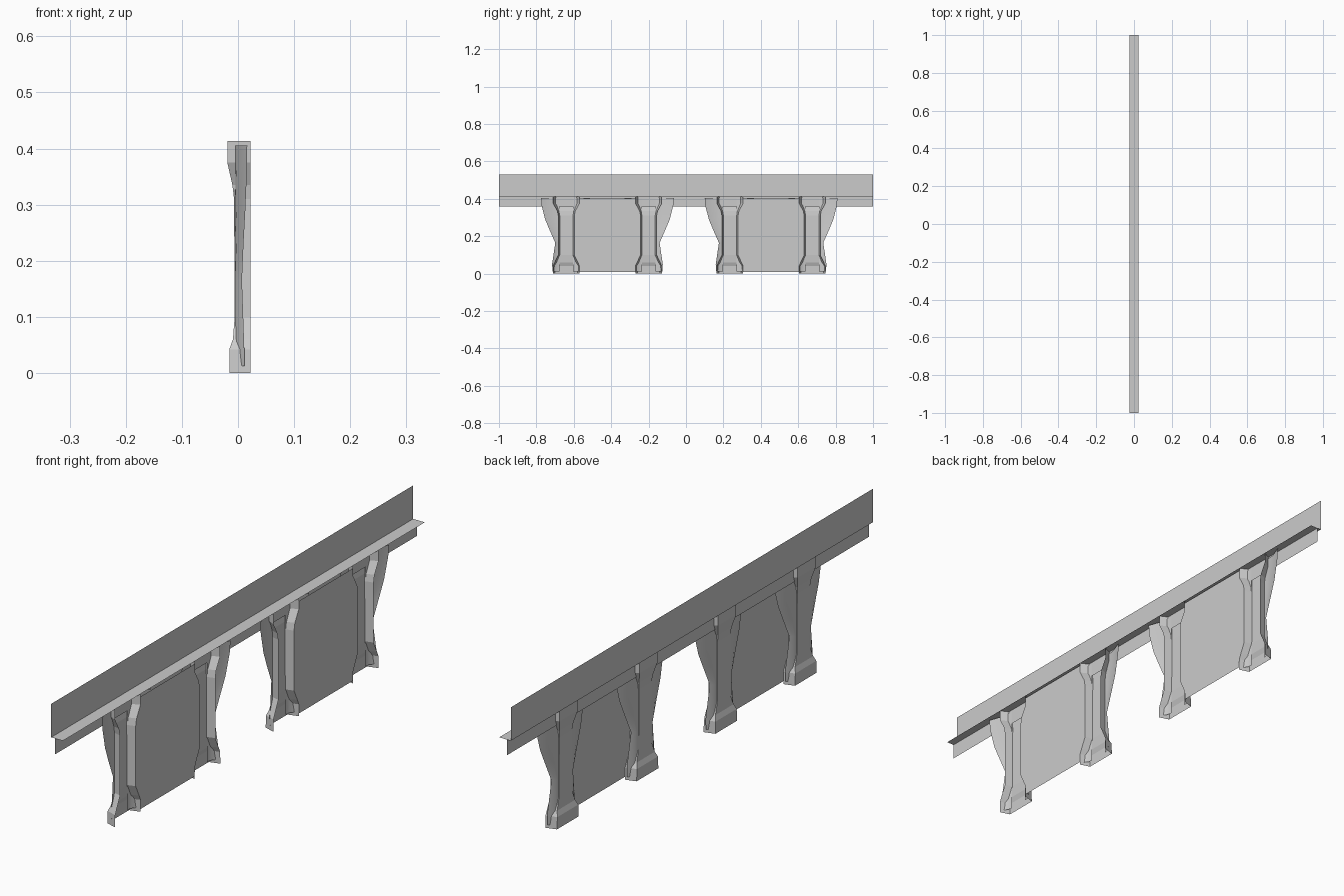
import bpy, bmesh

if "Cube" in bpy.data.objects:
    bpy.data.objects.remove(bpy.data.objects["Cube"])

LEDGE_Z = 0.413
UNIT_CENTRES = (-0.42, 0.455)
COLUMN_OFFSET = 0.22

# column levels: z, back-plate x, half width at back, half width at open front
LEVELS = [
    (0.0, -0.0155, 0.060, 0.071),
    (0.042, -0.0155, 0.058, 0.070),
    (0.060, -0.009, 0.050, 0.062),
    (0.100, -0.006, 0.035, 0.043),
    (0.310, -0.007, 0.035, 0.043),
    (0.335, -0.010, 0.038, 0.048),
    (0.375, -0.0190, 0.050, 0.070),
    (LEDGE_Z, -0.0190, 0.050, 0.070),
]
FRONT_X = 0.022

# wing levels: z, outer reach from column centre, outer edge x
WING = [
    (0.012, 0.073, 0.012),
    (0.050, 0.076, 0.011),
    (0.165, 0.059, 0.007),
    (0.235, 0.090, 0.010),
    (0.290, 0.113, 0.013),
    (0.365, 0.132, 0.016),
    (0.405, 0.135, 0.0165),
]


def sheet(name, rows):
    """Skin a sheet through rows of points with equal length."""
    bm = bmesh.new()
    grid = [[bm.verts.new(p) for p in row] for row in rows]
    for a, b in zip(grid, grid[1:]):
        for i in range(len(a) - 1):
            bm.faces.new((a[i], a[i + 1], b[i + 1], b[i]))
    me = bpy.data.meshes.new(name)
    bm.to_mesh(me)
    bm.free()
    ob = bpy.data.objects.new(name, me)
    bpy.context.collection.objects.link(ob)
    return ob


def along(profile):
    """Two rows carrying an x-z profile along the full length."""
    return [[(x, y, z) for x, z in profile] for y in (-1, 1)]


# rail: upright board, ledge and hanging lip
sheet("upright_board", along([(-0.0225, 0.53), (-0.0225, LEDGE_Z)]))
sheet("ledge", along([(-0.0225, LEDGE_Z), (0.0225, LEDGE_Z)]))
sheet("hanging_lip", along([(-0.007, LEDGE_Z), (-0.007, 0.358)]))

for c in UNIT_CENTRES:
    # panel with edges following the column openings
    rows = []
    for z, bx, back, front in LEVELS:
        w = COLUMN_OFFSET - front
        zz = min(max(z, 0.01), 0.403)
        rows.append([(FRONT_X, c - w, zz), (FRONT_X, c + w, zz)])
    sheet("panel", rows)

    for side in (-1, 1):
        y0 = c + side * COLUMN_OFFSET
        # channel column, open towards the panel face
        sheet("column", [[(FRONT_X, y0 - f, z), (bx, y0 - b, z),
                          (bx, y0 + b, z), (FRONT_X, y0 + f, z)]
                         for z, bx, b, f in LEVELS])
        # flared wings on both sides of the column
        for s in (-1, 1):
            wing = sheet("wing", [[(-0.005, y0 + s * 0.036, z),
                                   (-0.003, y0 + s * (0.036 + 0.45 * (w - 0.036)), z),
                                   (x, y0 + s * w, z)] for z, w, x in WING])
            for p in wing.data.polygons:
                p.use_smooth = True
